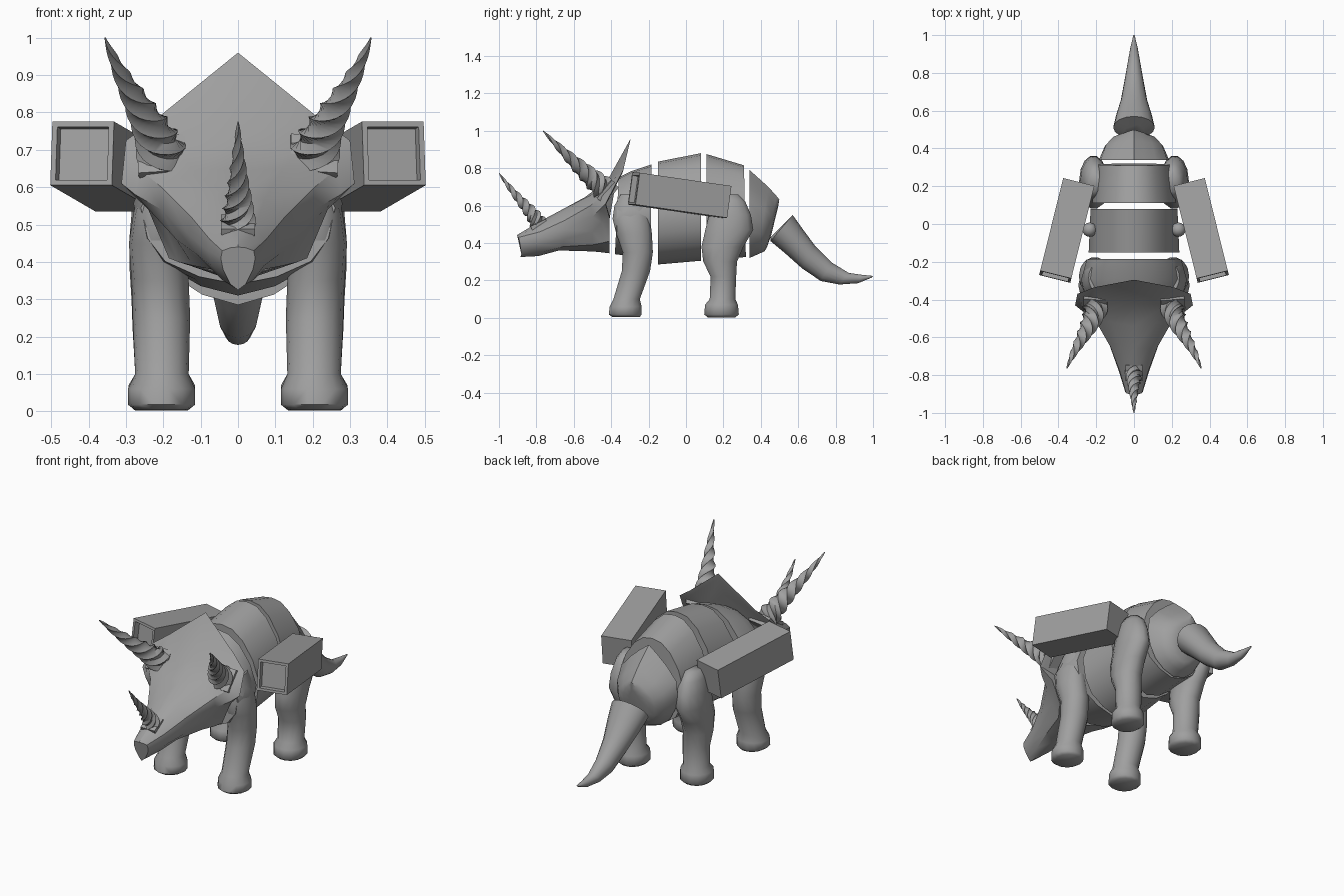
import bpy, bmesh, math
from mathutils import Vector, Matrix

if "Cube" in bpy.data.objects:
    bpy.data.objects.remove(bpy.data.objects["Cube"])

gray = bpy.data.materials.new("stone_gray")
gray.diffuse_color = (0.35, 0.35, 0.35, 1)
gray.use_nodes = True
gray.node_tree.nodes["Principled BSDF"].inputs["Base Color"].default_value = gray.diffuse_color


def finish(name, bm, angle=40):
    bmesh.ops.remove_doubles(bm, verts=bm.verts, dist=0.0002)
    bmesh.ops.recalc_face_normals(bm, faces=bm.faces)
    me = bpy.data.meshes.new(name)
    bm.to_mesh(me)
    bm.free()
    me.materials.append(gray)
    ob = bpy.data.objects.new(name, me)
    bpy.context.collection.objects.link(ob)
    bpy.ops.object.select_all(action='DESELECT')
    ob.select_set(True)
    bpy.context.view_layer.objects.active = ob
    bpy.ops.object.shade_smooth_by_angle(angle=math.radians(angle))
    return ob


def loft(name, rings, angle=40):
    """Skin closed rings of points and cap both ends."""
    bm = bmesh.new()
    vs = [[bm.verts.new(p) for p in r] for r in rings]
    n = len(rings[0])
    for a, b in zip(vs, vs[1:]):
        for i in range(n):
            j = (i + 1) % n
            bm.faces.new((a[i], a[j], b[j], b[i]))
    bm.faces.new(vs[0])
    bm.faces.new(vs[-1])
    return finish(name, bm, angle)


def mirror_ring(half):
    """Half ring, top centre to bottom centre, completed across x."""
    return [Vector(p) for p in half] + [Vector((-x, y, z)) for x, y, z in half[-2:0:-1]]


# Cross-sections: (share of half width, share of height)
BODY = [(0, 1), (.28, .98), (.56, .89), (.83, .72), (1, .5), (.93, .3), (.75, .15), (.4, .05), (0, 0)]
HOUSE = [(0, 1), (.3, .91), (.62, .8), (.95, .65), (1, .48), (.92, .3), (.72, .15), (.4, .05), (0, 0)]
ROUND = [(math.sin(math.pi * i / 8), .5 + .5 * math.cos(math.pi * i / 8)) for i in range(9)]


def section(top, bottom, hw, prof):
    (ty, tz), (by, bz) = top, bottom
    return mirror_ring([(x * hw, by + (ty - by) * t, bz + (tz - bz) * t) for x, t in prof])


# Armoured body in four separate segments
segments = {
    "chest_segment": [((-.36, .75), (-.38, .34), .26), ((-.29, .785), (-.30, .33), .28),
                      ((-.185, .82), (-.19, .31), .25)],
    "belly_segment": [((-.15, .835), (-.15, .285), .24), ((.08, .88), (.08, .305), .23)],
    "hip_segment": [((.11, .875), (.11, .308), .22), ((.31, .815), (.32, .325), .205)],
    "rump_segment": [((.34, .79), (.34, .32), .185), ((.44, .70), (.385, .34), .155),
                     ((.485, .65), (.42, .355), .115), ((.499, .632), (.432, .375), .075),
                     ((.492, .59), (.455, .44), .03)],
}
for name, rings in segments.items():
    prof = HOUSE if name == "rump_segment" else BODY
    loft(name, [section(t, b, w, prof) for t, b, w in rings], 45)

# Tail
loft("tail", [section(t, b, w, ROUND) for t, b, w in [
    ((.53, .51), (.45, .43), .05), ((.57, .55), (.452, .41), .11), ((.62, .48), (.53, .345), .095),
    ((.69, .385), (.62, .265), .07), ((.78, .295), (.72, .197), .052), ((.87, .24), (.82, .178), .035),
    ((.94, .23), (.92, .185), .02), ((1, .224), (.995, .216), .004)]])

# Head with beak, cheek points and frill
head = [
    [(0, -.907, .44), (.02, -.902, .438), (.042, -.895, .43), (.046, -.89, .41), (.04, -.885, .38),
     (.02, -.88, .34), (0, -.885, .325)],
    [(0, -.80, .505), (.045, -.79, .49), (.075, -.78, .46), (.08, -.78, .43), (.07, -.78, .39),
     (.04, -.78, .35), (0, -.79, .33)],
    [(0, -.66, .58), (.07, -.66, .565), (.125, -.65, .52), (.13, -.64, .47), (.11, -.65, .42),
     (.07, -.66, .38), (0, -.68, .36)],
    [(0, -.54, .645), (.12, -.52, .65), (.205, -.51, .60), (.205, -.50, .54), (.165, -.50, .46),
     (.12, -.50, .39), (0, -.50, .355)],
    [(0, -.42, .735), (.17, -.43, .70), (.265, -.45, .65), (.275, -.46, .58), (.20, -.45, .51),
     (.16, -.45, .40), (0, -.45, .35)],
    [(0, -.295, .96), (.21, -.335, .79), (.30, -.37, .725), (.312, -.43, .61), (.24, -.41, .54),
     (.185, -.41, .41), (0, -.41, .345)],
]
rings = [mirror_ring(r) for r in head]
mid = Vector((0, -.395, .58))
rim = rings[-1]
rings.append([mid + (p - mid) * .92 for p in rim])
rings.append([mid + (p - mid) * .62 + Vector((0, -.02, 0)) for p in rim])
loft("head", rings, 35)


# Twisted square horns on square base plates
def horn(name, path, radius, turns, sx=1):
    pts = [Vector((sx * x, y, z)) for x, y, z in path]
    a, b, c, d = pts
    steps = 36
    rings = []
    for i in range(steps + 1):
        t = i / steps
        u = 1 - t
        p = a * u**3 + b * 3 * u * u * t + c * 3 * u * t * t + d * t**3
        tan = (b - a) * u * u + (c - b) * 2 * u * t + (d - c) * t * t
        tan.normalize()
        e1 = Vector((1, 0, 0)) - tan * tan.x
        e1.normalize()
        e2 = tan.cross(e1)
        r = radius * (1 - t) ** .85 + .002
        ring = []
        for k in range(8):
            ang = math.pi / 4 * (k + 1) + sx * turns * math.tau * t
            rr = r * (1 if k % 2 == 0 else .74)
            ring.append(p + (e1 * math.cos(ang) + e2 * math.sin(ang)) * rr)
        rings.append(ring)
    loft(name, rings, 50)
    axis = (b - a).normalized()
    e1 = (Vector((1, 0, 0)) - axis * axis.x).normalized()
    e2 = axis.cross(e1)
    plate = []
    for h, s in ((-.04, 1.1), (.0, 1.25), (.014, 1.25), (.016, .95)):
        plate.append([a + axis * h + (e1 * q + e2 * w) * radius * s * .72
                      for q, w in ((-1, -1), (1, -1), (1, 1), (-1, 1))])
    loft(name + "_base", plate, 30)


horn("nose_horn", [(0, -.785, .495), (0, -.82, .57), (0, -.91, .64), (0, -1, .775)], .05, 1.75)

# Leg outlines: (z, y front, y back, x inner, x outer)
FRONT = [(.004, -.395, -.245, .135, .275), (.018, -.415, -.235, .115, .295), (.06, -.41, -.235, .115, .295),
         (.10, -.39, -.245, .132, .275), (.25, -.345, -.19, .128, .282), (.35, -.34, -.175, .132, .285),
         (.45, -.375, -.18, .14, .292), (.53, -.395, -.19, .15, .28), (.60, -.385, -.195, .15, .26),
         (.66, -.35, -.22, .17, .24)]
HIND = [(.002, .115, .265, .135, .275), (.018, .095, .285, .115, .293), (.07, .10, .28, .115, .293),
        (.10, .125, .265, .132, .275), (.22, .13, .27, .13, .282), (.30, .09, .275, .13, .285),
        (.38, .08, .31, .135, .29), (.47, .10, .363, .14, .29), (.55, .12, .35, .14, .283),
        (.62, .14, .32, .15, .265), (.66, .17, .28, .17, .24)]


def leg(name, rows, sx):
    rings = []
    for z, y0, y1, x0, x1 in rows:
        rings.append([Vector((sx * ((x0 + x1) / 2 + (x1 - x0) / 2 * math.cos(k * math.tau / 14)),
                              (y0 + y1) / 2 + (y1 - y0) / 2 * math.sin(k * math.tau / 14), z))
                      for k in range(14)])
    loft(name, rings, 60)


# Side pod: box with a recessed front opening
def pod(name, sx):
    bm = bmesh.new()
    bmesh.ops.create_cube(bm, size=1, matrix=Matrix.Diagonal((.17, .51, .172, 1)))
    front = [f for f in bm.faces if f.normal.y < -.9]
    bmesh.ops.inset_region(bm, faces=front, thickness=.02)
    front = min(bm.faces, key=lambda f: (round(f.calc_center_median().y, 3), f.calc_area() * -1))
    bmesh.ops.inset_region(bm, faces=[front], thickness=.003, depth=-.03)
    turn = Matrix.Rotation(sx * math.radians(14), 4, 'Z') @ Matrix.Rotation(math.radians(-8), 4, 'X')
    bm.transform(Matrix.Translation((sx * .356, -.034, .655)) @ turn)
    finish(name, bm, 20)


for side, sx in (("right", 1), ("left", -1)):
    horn(side + "_brow_horn", [(.203, -.43, .682), (.215, -.525, .76), (.30, -.62, .85), (.356, -.765, 1)],
         .07, 1.75, sx)
    leg(side + "_front_leg", FRONT, sx)
    leg(side + "_hind_leg", HIND, sx)
    pod(side + "_pod", sx)
    # Ball joint carrying the pod
    bm = bmesh.new()
    bmesh.ops.create_uvsphere(bm, u_segments=16, v_segments=10, radius=.038,
                              matrix=Matrix.Translation((sx * .235, -.03, .65)))
    finish(side + "_pod_joint", bm, 60)
